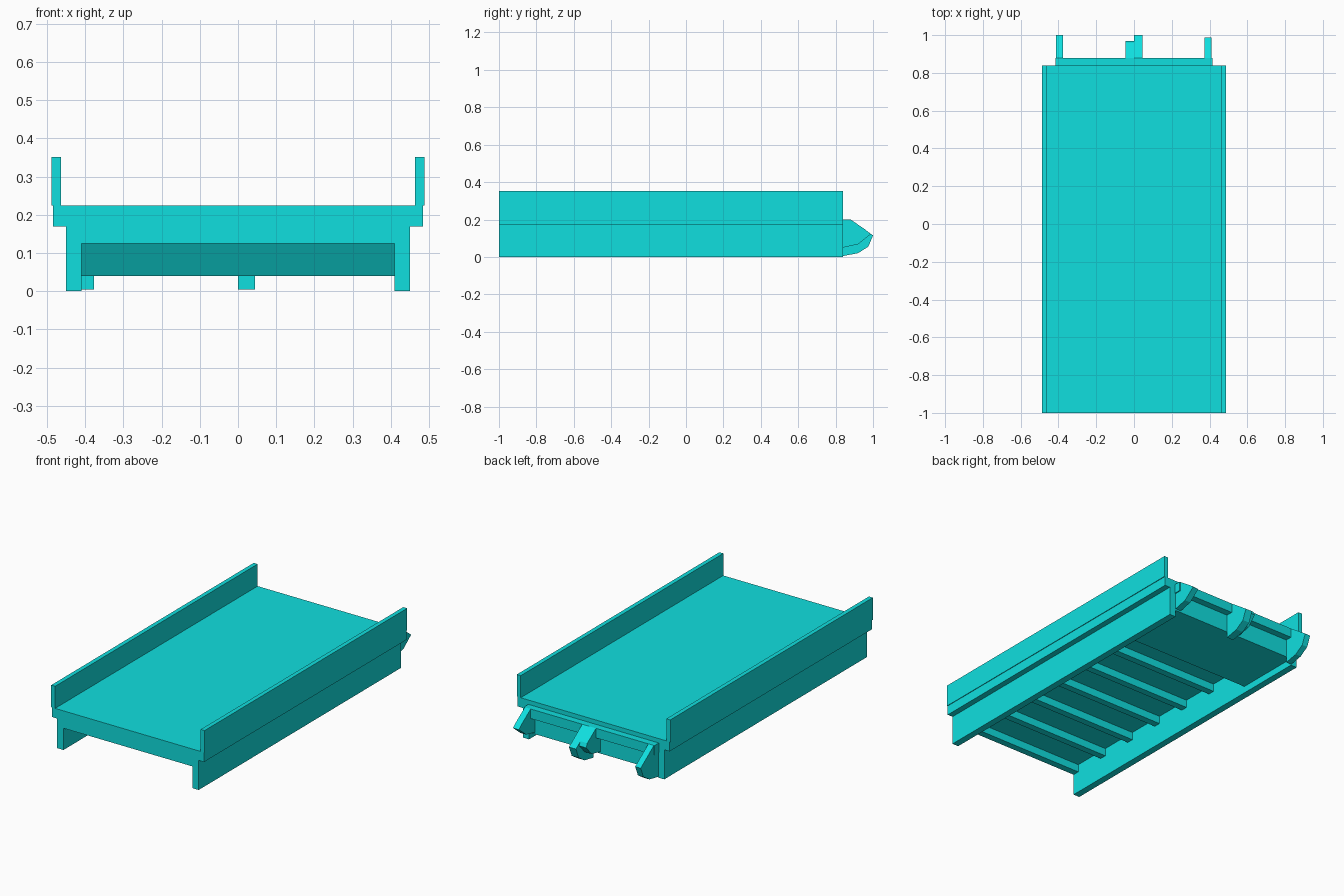
import bpy

cube = bpy.data.objects.get("Cube")
if cube:
    bpy.data.objects.remove(cube, do_unlink=True)

# Single flat colour
cyan = bpy.data.materials.new("bright_cyan")
cyan.use_nodes = True
colour = (0.005, 0.74, 0.74, 1)
cyan.diffuse_color = colour
cyan.node_tree.nodes["Principled BSDF"].inputs["Base Color"].default_value = colour


def extrude_x(name, profile, x0, x1):
    """Solid made by sweeping a (y, z) profile from x0 to x1."""
    n = len(profile)
    verts = [(x, y, z) for x in (x0, x1) for y, z in profile]
    faces = [tuple(range(n))[::-1], tuple(range(n, 2 * n))]
    faces += [(i, (i + 1) % n, (i + 1) % n + n, i + n) for i in range(n)]
    mesh = bpy.data.meshes.new(name)
    mesh.from_pydata(verts, [], faces)
    area = sum(a[0] * b[1] - b[0] * a[1] for a, b in zip(profile, profile[1:] + profile[:1]))
    if area < 0:
        mesh.flip_normals()
    mesh.materials.append(cyan)
    obj = bpy.data.objects.new(name, mesh)
    bpy.context.collection.objects.link(obj)
    return obj


def box(name, x, y, z):
    return extrude_x(name, [(y[0], z[0]), (y[1], z[0]), (y[1], z[1]), (y[0], z[1])], *x)


FRONT, BACK = -1.0, 0.84
length = (FRONT, BACK)
inner = 0.41

# Deck with a girder and a curb along each side
box("deck", (-0.484, 0.484), length, (0.17, 0.225))
for side, s in (("left", 1), ("right", -1)):
    box(side + "_girder", sorted((s * inner, s * 0.45)), length, (0, 0.17))
    box(side + "_curb", sorted((s * 0.463, s * 0.488)), length, (0.225, 0.352))

# Cross ribs under the deck
for i in range(6):
    y = FRONT + i * 0.229
    box(f"cross_rib_{i + 1}", (-inner, inner), (y, y + 0.04), (0.125, 0.17))

# Deep rear box with a sloped leading face
extrude_x("rear_box", [(0.395, 0.17), (0.395, 0.125), (0.445, 0.04),
                       (BACK, 0.04), (BACK, 0.17)], -inner, inner)

# Rear coupling beam and hooks
box("coupling_beam", (-0.415, 0.415), (BACK, 0.88), (0.145, 0.2))
lower_hook = [(BACK, 0.2), (0.88, 0.2), (1.0, 0.115), (0.975, 0.055),
              (0.92, 0.02), (BACK, 0.005)]
upper_hook = [(BACK, 0.2), (0.88, 0.2), (0.96, 0.145), (0.988, 0.122),
              (0.92, 0.068), (BACK, 0.05)]
short_hook = [(y if y < 0.97 else 0.97, z) for y, z in upper_hook]
extrude_x("right_hook", lower_hook, -0.412, -0.377)
extrude_x("centre_lower_hook", lower_hook, 0, 0.044)
extrude_x("centre_upper_hook", short_hook, -0.044, 0)
extrude_x("left_hook", upper_hook, 0.372, 0.409)
